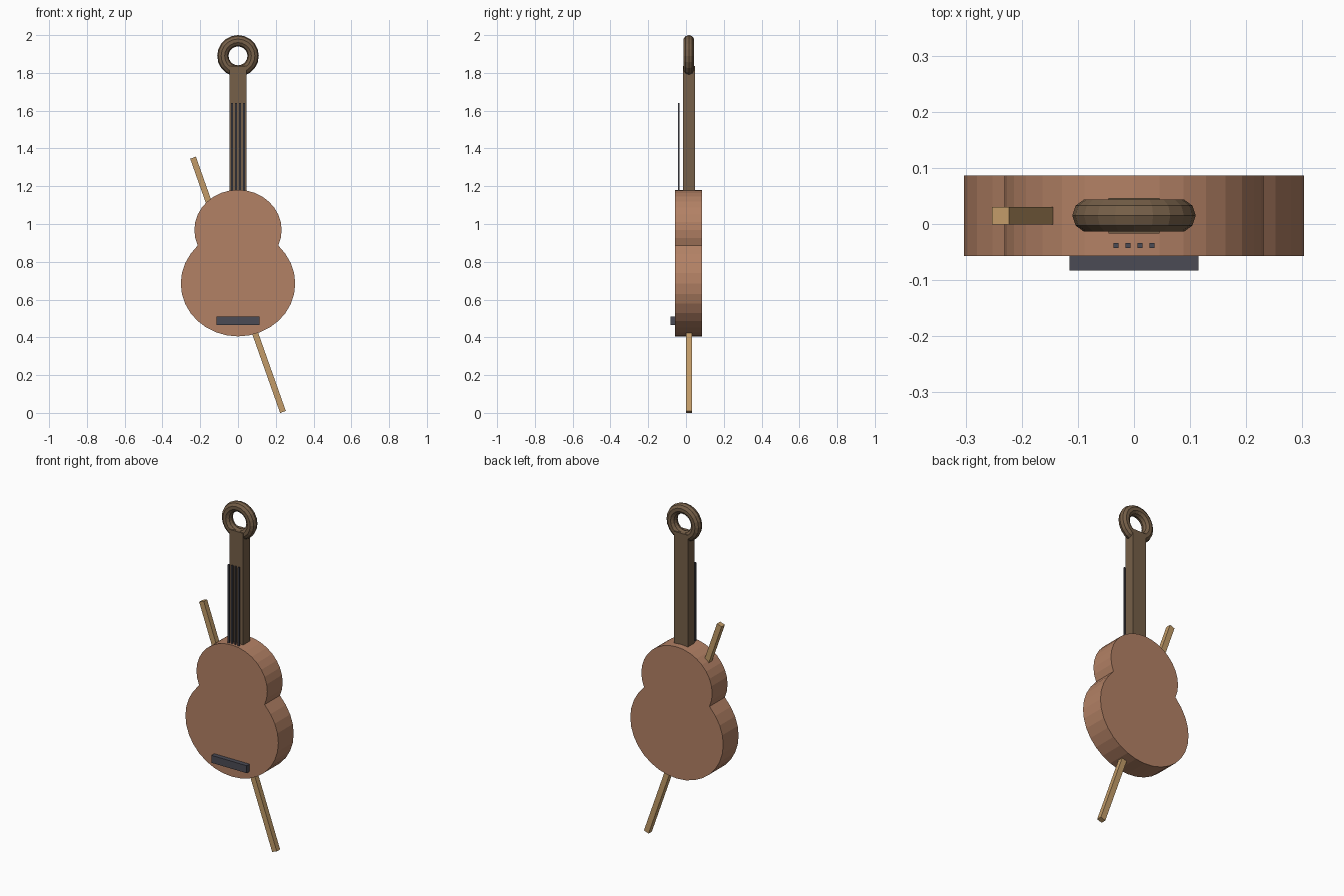
import bpy, bmesh
from math import sin, cos, pi

if "Cube" in bpy.data.objects:
    bpy.data.objects.remove(bpy.data.objects["Cube"])

def material(name, rgb):
    m = bpy.data.materials.new(name)
    m.diffuse_color = (*rgb, 1)
    m.use_nodes = True
    m.node_tree.nodes["Principled BSDF"].inputs["Base Color"].default_value = m.diffuse_color
    return m

BODY = material("body_wood", (0.45, 0.22, 0.13))
DARK = material("dark_wood", (0.18, 0.115, 0.065))
PALE = material("pale_wood", (0.54, 0.33, 0.14))
BLACK = material("charcoal", (0.07, 0.07, 0.09))
MID = 0.015  # depth centre of body, neck, ring and bow

def box(name, centre, size, mat, tilt=0):
    bpy.ops.mesh.primitive_cube_add(size=1, location=centre, rotation=(0, tilt, 0))
    ob = bpy.context.object
    ob.name = name
    ob.scale = size
    ob.data.materials.append(mat)
    return ob

# Body: two 32-sided ovals joined at the waist, extruded in depth
def oval(i, z, rx, rz):
    a = i * pi / 16
    return rx * cos(a), z + rz * sin(a)

outline = [oval(i, 0.968, 0.231, 0.213) for i in range(-2, 19)]
outline += [oval(i, 0.685, 0.303, 0.28) for i in range(13, 36)]
bm = bmesh.new()
front = bm.faces.new([bm.verts.new((x, -0.057, z)) for x, z in outline])
ext = bmesh.ops.extrude_face_region(bm, geom=[front], use_keep_orig=True)
bmesh.ops.translate(bm, vec=(0, 0.143, 0),
                    verts=[v for v in ext["geom"] if isinstance(v, bmesh.types.BMVert)])
bmesh.ops.recalc_face_normals(bm, faces=bm.faces)
mesh = bpy.data.meshes.new("body")
bm.to_mesh(mesh)
bm.free()
mesh.materials.append(BODY)
bpy.context.collection.objects.link(bpy.data.objects.new("body", mesh))

# Neck and ring-shaped head
box("neck", (0, MID, 1.468), (0.09, 0.063, 0.735), DARK)
bpy.ops.mesh.primitive_torus_add(major_segments=20, minor_segments=10,
                                 major_radius=0.08, minor_radius=0.03,
                                 location=(0, MID, 1.89), rotation=(pi / 2, 0, 0))
ring = bpy.context.object
ring.name = "head_ring"
ring.data.materials.append(DARK)

# Strings
for i in range(4):
    box(f"string_{i + 1}", ((i - 1.5) * 0.0215, -0.0385, 1.34), (0.009, 0.009, 0.6), BLACK)

# Bridge
box("bridge", (0, -0.069, 0.488), (0.23, 0.028, 0.044), BLACK)

# Bow passing diagonally through the body
box("bow", (0, MID, 0.678), (0.032, 0.031, 1.428), PALE, -0.34)
